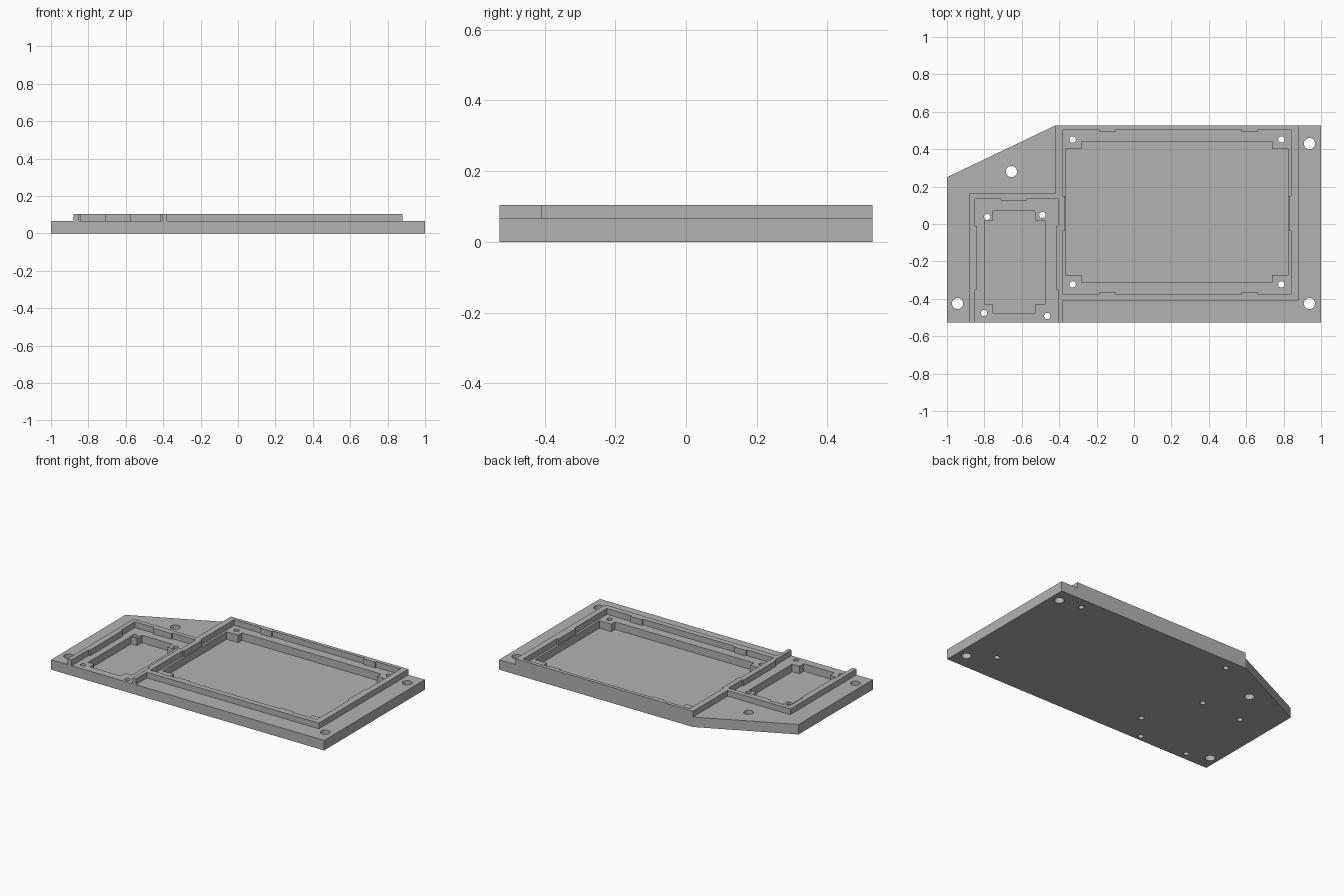
import bpy, bmesh, math

if "Cube" in bpy.data.objects:
    bpy.data.objects.remove(bpy.data.objects["Cube"])

PLATE, TOP, FLOOR = 0.066, 0.104, 0.016
FRONT, BACK = -0.527, 0.527

grey = bpy.data.materials.new("plain grey")
grey.diffuse_color = (0.45, 0.45, 0.45, 1)
grey.use_nodes = True
grey.node_tree.nodes["Principled BSDF"].inputs["Base Color"].default_value = grey.diffuse_color


def prism(name, pts, z0, z1):
    """Extrude a closed outline from z0 to z1."""
    bm = bmesh.new()
    base = bm.faces.new([bm.verts.new((x, y, z0)) for x, y in pts])
    side = bmesh.ops.extrude_face_region(bm, geom=[base])
    verts = [g for g in side["geom"] if isinstance(g, bmesh.types.BMVert)]
    bmesh.ops.translate(bm, verts=verts, vec=(0, 0, z1 - z0))
    bmesh.ops.recalc_face_normals(bm, faces=bm.faces)
    mesh = bpy.data.meshes.new(name)
    bm.to_mesh(mesh)
    bm.free()
    mesh.materials.append(grey)
    obj = bpy.data.objects.new(name, mesh)
    bpy.context.collection.objects.link(obj)
    return obj


def combine(target, tool, operation):
    """Apply an exact boolean and discard the tool."""
    mod = target.modifiers.new(tool.name, "BOOLEAN")
    mod.operation, mod.solver, mod.object = operation, "EXACT", tool
    graph = bpy.context.evaluated_depsgraph_get()
    mesh = bpy.data.meshes.new_from_object(target.evaluated_get(graph))
    target.modifiers.clear()
    target.data = mesh
    bpy.data.objects.remove(tool)


def cross(x0, x1, y0, y1, cx0, cx1, cy0, cy1):
    """Rectangle outline with square-notched corners."""
    return [(cx0, y0), (cx1, y0), (cx1, cy0), (x1, cy0), (x1, cy1), (cx1, cy1),
            (cx1, y1), (cx0, y1), (cx0, cy1), (x0, cy1), (x0, cy0), (cx0, cy0)]


def circle(x, y, r, n=24):
    return [(x + r * math.cos(2 * math.pi * i / n),
             y + r * math.sin(2 * math.pi * i / n)) for i in range(n)]


# Plate with one clipped corner
tray = prism("mounting_tray", [(-1, FRONT), (1, FRONT), (1, BACK), (-0.42, BACK), (-1, 0.25)], 0, PLATE)

# Raised rim around both bays
rim = prism("rim", [(-0.88, FRONT), (-0.38, FRONT), (-0.38, -0.41), (0.88, -0.41),
                    (0.88, BACK), (-0.42, BACK), (-0.42, 0.165), (-0.88, 0.165)], 0.03, TOP)
combine(tray, rim, "UNION")

# Large bay recess, with shallow clip pads along its walls
b = 0.01
large = [(-0.38, -0.373)]
for x0, x1 in ((-0.185, -0.1), (0.575, 0.66)):
    large += [(x0, -0.373), (x0, -0.373 + b), (x1, -0.373 + b), (x1, -0.373)]
large += [(0.84, -0.373), (0.84, -0.035), (0.84 - b, -0.035), (0.84 - b, 0.15), (0.84, 0.15), (0.84, 0.503)]
for x0, x1 in ((0.66, 0.575), (-0.1, -0.185)):
    large += [(x0, 0.503), (x0, 0.503 - b), (x1, 0.503 - b), (x1, 0.503)]
large += [(-0.38, 0.503), (-0.38, 0.15), (-0.38 + b, 0.15), (-0.38 + b, -0.035), (-0.38, -0.035)]
combine(tray, prism("large_recess", large, PLATE, 0.2), "DIFFERENCE")

# Small bay recess, open at the front
small = [(-0.85, -0.6), (-0.405, -0.6), (-0.405, -0.35), (-0.415, -0.35), (-0.415, -0.01),
         (-0.405, -0.01), (-0.405, 0.135), (-0.575, 0.135), (-0.575, 0.124), (-0.71, 0.124),
         (-0.71, 0.135), (-0.85, 0.135), (-0.85, -0.01), (-0.84, -0.01), (-0.84, -0.35), (-0.85, -0.35)]
combine(tray, prism("small_recess", small, PLATE, 0.2), "DIFFERENCE")

# Deep pockets that leave corner standoffs
combine(tray, prism("large_pocket", cross(-0.365, 0.825, -0.312, 0.442, -0.28, 0.738, -0.272, 0.402),
                    FLOOR, 0.2), "DIFFERENCE")
combine(tray, prism("small_pocket", cross(-0.797, -0.477, -0.475, 0.07, -0.753, -0.53, -0.43, 0.02),
                    FLOOR, 0.2), "DIFFERENCE")

# Mounting holes and standoff screw holes
holes = [(x, y, 0.03) for x, y in ((-0.655, 0.28), (0.938, 0.43), (0.938, -0.425), (-0.943, -0.425))]
holes += [(x, y, 0.017) for x in (-0.328, 0.787) for y in (-0.323, 0.452)]
holes += [(x, y, 0.017) for x, y in ((-0.785, 0.038), (-0.49, 0.048), (-0.802, -0.476), (-0.464, -0.492))]
for x, y, r in holes:
    combine(tray, prism("hole", circle(x, y, r), -0.1, 0.2), "DIFFERENCE")
